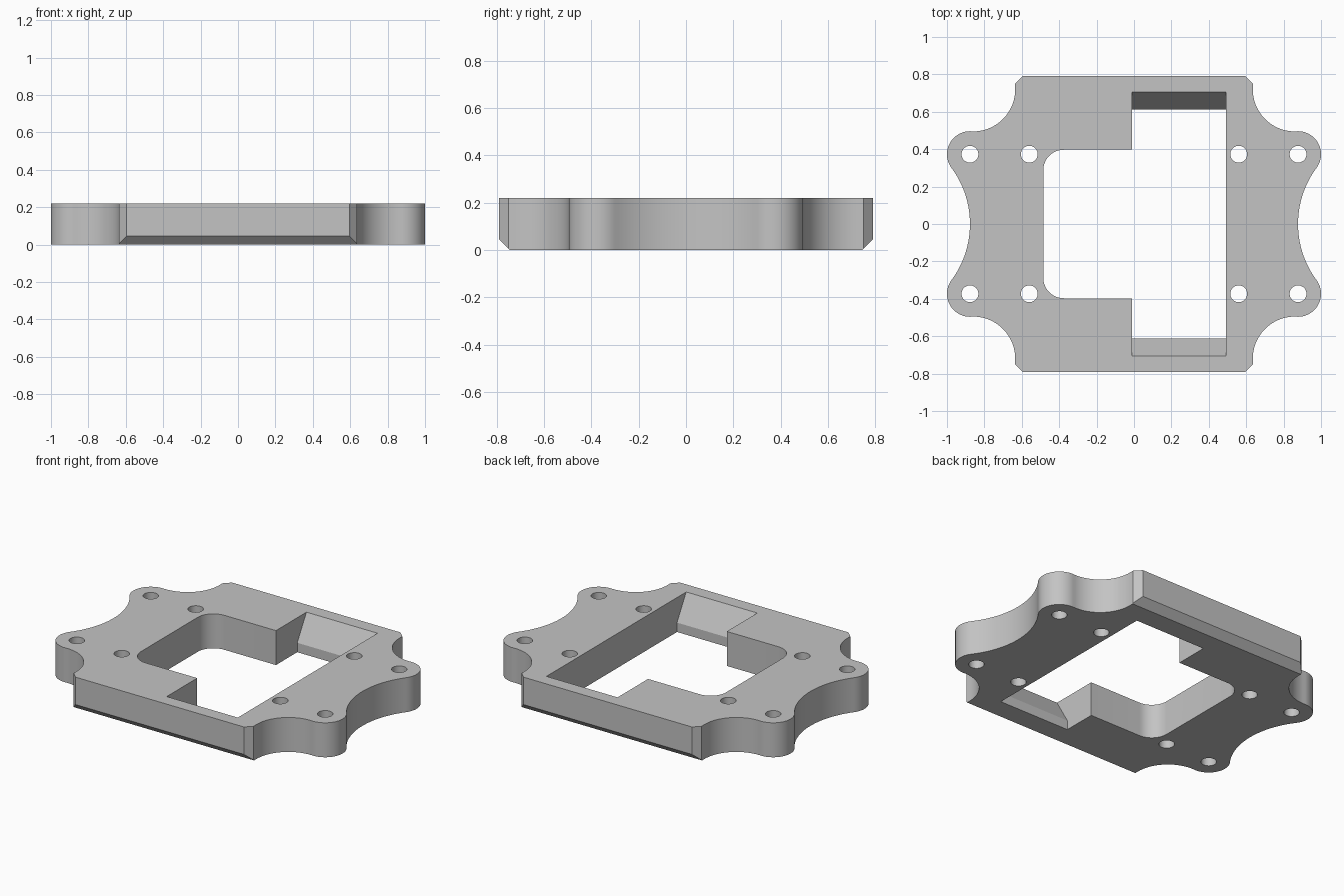
import bpy
from math import cos, sin, radians, atan2, degrees
from mathutils import Matrix, Vector
import bmesh

if "Cube" in bpy.data.objects:
    bpy.data.objects.remove(bpy.data.objects["Cube"])

HEIGHT = 0.22
BOSS_X, BOSS_Y, BOSS_R = 0.877, 0.373, 0.123

grey = bpy.data.materials.new("plain grey")
grey.use_nodes = True
COLOUR = (0.55, 0.55, 0.55, 1)
grey.diffuse_color = COLOUR
grey.node_tree.nodes["Principled BSDF"].inputs["Base Color"].default_value = COLOUR


def arc(cx, cy, r, start, end, steps):
    """Points along an arc, angles in degrees."""
    angles = [radians(start + (end - start) * i / steps) for i in range(steps + 1)]
    return [(cx + r * cos(a), cy + r * sin(a)) for a in angles]


def prism(name, profile, low, high, axis="Z"):
    """Extrude a closed profile along Z (profile is x, y) or X (profile is y, z)."""
    bm = bmesh.new()
    if axis == "Z":
        verts = [bm.verts.new((a, b, low)) for a, b in profile]
        step = Vector((0, 0, high - low))
    else:
        verts = [bm.verts.new((low, a, b)) for a, b in profile]
        step = Vector((high - low, 0, 0))
    face = bm.faces.new(verts)
    grown = bmesh.ops.extrude_face_region(bm, geom=[face], use_keep_orig=True)
    moved = [g for g in grown["geom"] if isinstance(g, bmesh.types.BMVert)]
    bmesh.ops.translate(bm, verts=moved, vec=step)
    bmesh.ops.recalc_face_normals(bm, faces=bm.faces)
    mesh = bpy.data.meshes.new(name)
    bm.to_mesh(mesh)
    bm.free()
    obj = bpy.data.objects.new(name, mesh)
    bpy.context.collection.objects.link(obj)
    mesh.materials.append(grey)
    return obj


# Outline of one quarter: chamfered corner, scooped shoulder, round boss, shallow waist
waist_r = (BOSS_Y ** 2 - BOSS_R ** 2) / (2 * BOSS_R)
waist_x = BOSS_X + waist_r
touch = degrees(atan2(-BOSS_Y, waist_r))
quarter = [(0.595, 0.79), (0.635, 0.75)]
quarter += arc(0.86, 0.72, 0.225, 180, 270, 20)
quarter += arc(BOSS_X, BOSS_Y, BOSS_R, 90, touch, 28)
quarter += arc(waist_x, 0, waist_r, 180 + touch, 180, 16)[1:]

# Mirror the quarter into the full outline
right = quarter + [(x, -y) for x, y in reversed(quarter[:-1])]
outline = right + [(-x, y) for x, y in reversed(right)]
plate = prism("mounting_plate", outline, 0, HEIGHT)

cutters = []

# Main window with rounded corners on one side
window = [(0.3, -0.397), (0.3, 0.397)]
window += arc(-0.375, 0.287, 0.11, 90, 180, 12)
window += arc(-0.375, -0.287, 0.11, 180, 270, 12)
cutters.append(prism("window_cutter", window, -0.1, 0.4))

# Long slot whose end walls slope outwards above a short upright lip
slot_half = [(0.612, -0.1), (0.612, 0.06), (0.7515, 0.3)]
slot = slot_half + [(-y, z) for y, z in reversed(slot_half)]
cutters.append(prism("slot_cutter", slot, -0.01, 0.492, "X"))

# Chamfers under the front and back edges
for side in (-1, 1):
    wedge = [(side * 0.695, -0.05), (side * 0.895, -0.05), (side * 0.895, 0.15)]
    cutters.append(prism("chamfer_cutter", wedge, -0.75, 0.75, "X"))

# Screw holes: one outer and one inner pair on each side
for x in (-BOSS_X, -0.56, 0.56, BOSS_X):
    for y in (-BOSS_Y, BOSS_Y):
        circle = arc(x, y, 0.045, 0, 360, 32)[:-1]
        cutters.append(prism("screw_hole_cutter", circle, -0.1, 0.4))

# Cut everything out of the plate
bpy.ops.object.select_all(action="DESELECT")
bpy.context.view_layer.objects.active = plate
plate.select_set(True)
for cutter in cutters:
    cutter.hide_render = True
    cut = plate.modifiers.new("cut", "BOOLEAN")
    cut.operation = "DIFFERENCE"
    cut.solver = "EXACT"
    cut.object = cutter
    bpy.ops.object.modifier_apply(modifier=cut.name)
for cutter in cutters:
    bpy.data.objects.remove(cutter)

bpy.ops.object.shade_smooth_by_angle(angle=radians(25))
